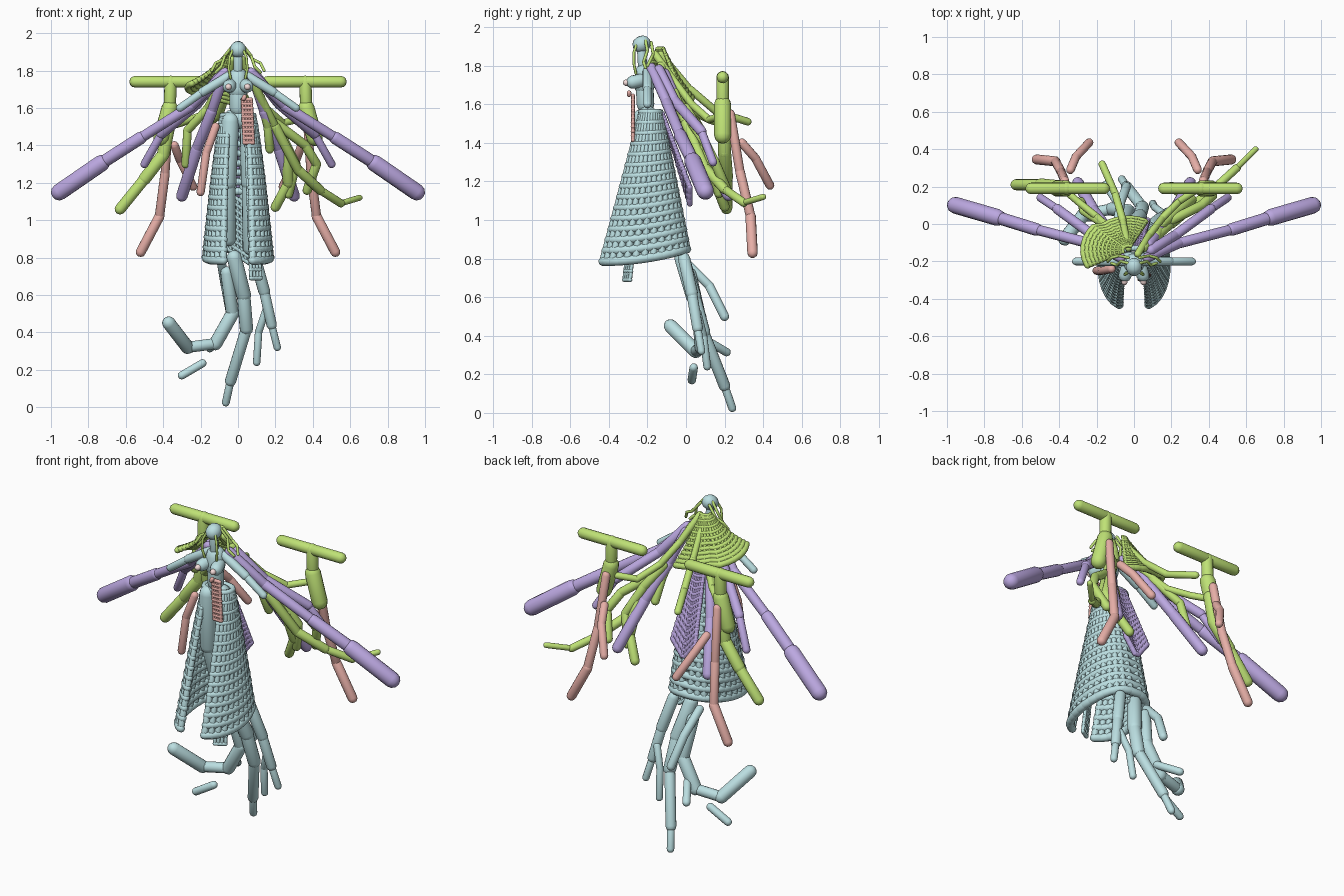
import bpy, bmesh
from math import sin, cos, pi, radians
from mathutils import Vector as V

def mat(name, c):
    m = bpy.data.materials.new(name)
    m.diffuse_color = (*c, 1)
    return m

TEAL = mat("teal", (.50, .74, .76))
GREEN = mat("green", (.52, .76, .18))
PURPLE = mat("purple", (.50, .39, .75))
PINK = mat("pink", (.80, .43, .39))
CREAM = mat("pale_pink", (.92, .72, .70))

def capsule(bm, p, q, r, seg):
    p, q = V(p), V(q)
    axis = (q - p).normalized() if (q - p).length > 1e-6 else V((0, 0, 1))
    s = axis.orthogonal().normalized()
    t = axis.cross(s)
    rings = []
    for centre, angles in ((p, (-60, -30, 0)), (q, (0, 30, 60))):
        for a in map(radians, angles):
            rings.append([bm.verts.new(centre + axis * r * sin(a)
                          + (s * cos(2*pi*i/seg) + t * sin(2*pi*i/seg)) * r * cos(a))
                          for i in range(seg)])
    a, b = bm.verts.new(p - axis * r), bm.verts.new(q + axis * r)
    for i in range(seg):
        j = (i + 1) % seg
        for lo, hi in zip(rings, rings[1:]):
            bm.faces.new((lo[i], lo[j], hi[j], hi[i]))
        bm.faces.new((a, rings[0][j], rings[0][i]))
        bm.faces.new((b, rings[-1][i], rings[-1][j]))

def build(name, material, caps, seg=14):
    bm = bmesh.new()
    for p, q, r in caps:
        capsule(bm, p, q, r, seg)
    for f in bm.faces:
        f.smooth = True
    me = bpy.data.meshes.new(name)
    bm.to_mesh(me)
    bm.free()
    me.materials.append(material)
    ob = bpy.data.objects.new(name, me)
    bpy.context.collection.objects.link(ob)

def chain(name, material, pts, r, mirror=False):
    rs = r if isinstance(r, (list, tuple)) else [r] * (len(pts) - 1)
    for sx, side in ((1, "_a"), (-1, "_b"))[:2 if mirror else 1]:
        ps = [(x * sx, y, z) for x, y, z in pts]
        build(name + (side if mirror else ""), material, list(zip(ps, ps[1:], rs)))

def net(name, material, f, nu, nv, r0, r1):
    # woven sheet: fat capsules down every column and across every row
    caps = []
    for j in range(nv + 1):
        r = r0 + (r1 - r0) * j / nv
        for i in range(nu + 1):
            p = f(i / nu, j / nv)
            if j < nv:
                caps.append((p, f(i / nu, (j + 1) / nv), r * .85))
            if i < nu:
                caps.append((p, f((i + 1) / nu, j / nv), r))
    build(name, material, caps, 8)

def mix(a, b, t):
    return a + (b - a) * t

# head, torso, chest
build("head", TEAL, [((0, -.235, 1.91), (0, -.225, 1.915), .043)])
build("neck", TEAL, [((0, -.225, 1.79), (0, -.23, 1.88), .024)])
build("torso", TEAL, [((0, -.215, 1.70), (0, -.21, 1.76), .055),
                      ((0, -.21, 1.60), (0, -.215, 1.70), .046),
                      ((-.03, -.2, 1.54), (.03, -.2, 1.54), .052)])
for s in (-1, 1):
    build("breast", TEAL, [((s*.035, -.23, 1.725), (s*.048, -.275, 1.715), .035)])
    build("breast_tip", CREAM, [((s*.05, -.305, 1.713), (s*.051, -.31, 1.712), .017)])

# arms and thighs
chain("arm", TEAL, [(.05, -.2, 1.77), (.19, -.2, 1.685), (.31, -.2, 1.60)], (.025, .021), True)
chain("thigh", TEAL, [(-.04, -.23, 1.53), (-.055, -.2, 1.2), (-.05, -.1, .9)], (.046, .04))
chain("thigh_other", TEAL, [(.05, -.2, 1.52), (.055, -.16, 1.2), (.06, -.06, .85)], (.04, .035))

# trailing lower strands
chain("long_tail", TEAL, [(-.02, -.02, .80), (.03, .04, .60), (.045, .09, .42),
                          (-.04, .20, .14), (-.065, .24, .025)], (.04, .036, .03, .021))
chain("side_tail", TEAL, [(.09, -.01, .80), (.14, .03, .62), (.18, .06, .44), (.21, .08, .32)], (.032, .028, .02))
chain("short_tail", TEAL, [(.15, .06, .52), (.11, .09, .40), (.1, .11, .24)], .02)
chain("curled_tail", TEAL, [(-.06, .02, .72), (-.03, .07, .5), (-.12, .08, .34),
                            (-.27, .05, .32), (-.37, -.08, .45)], (.034, .036, .03, .036))
chain("back_tail", TEAL, [(-.09, 0, .78), (-.07, .12, .66), (-.04, .2, .5)], .024)
chain("hooked_tail", TEAL, [(-.08, .1, .38), (-.15, .21, .315)], .022)
chain("loose_tail", TEAL, [(-.19, .04, .235), (-.3, .03, .17)], .022)

# open-fronted skirt
def skirt(u, t):
    gap = mix(.5, .36, t)
    a = mix(gap, 2*pi - gap, u)
    c, s = cos(a), sin(a)
    w, d = mix(.085, .172, t ** .8), mix(.055, .225, t)
    back = ((1 - c) / 2) ** 2
    return (w * (1 if s > 0 else -1) * abs(s) ** .75, mix(-.185, -.22, t) - d * c,
            1.56 - t * mix(.775, .71, back))
net("skirt", TEAL, skirt, 27, 14, .015, .024)
net("inner_skirt_panel", TEAL,
    lambda u, t: (mix(.04, .07, t) + .05 * u, mix(-.23, -.32, t) + .03 * u, 1.5 - .81 * t), 3, 18, .009, .012)
net("inner_skirt_flap", TEAL,
    lambda u, t: (mix(-.06, .06, u), mix(-.06, -.02, t), mix(1.15, .85, t) - .08 * u), 6, 9, .011, .012)

# front sash and rear sash
net("front_sash", PINK, lambda u, t: (mix(.025, .07, u) + .01 * t, -.275, 1.645 - .23 * t), 3, 10, .011, .012)
build("sash_knot", PINK, [((.03, -.295, 1.65), (.035, -.295, 1.66), .012)])
net("rear_sash", PURPLE,
    lambda u, t: (mix(-1, 1, u) * mix(.035, .075, t), mix(-.12, .02, t), 1.55 - t * .48 + .1 * t * abs(2*u - 1)),
    7, 14, .012, .015)

# purple sleeves
chain("outer_sleeve", PURPLE, [(.07, -.18, 1.79), (.25, -.1, 1.61), (.52, -.03, 1.44),
                               (.73, .035, 1.305), (.955, .1, 1.15)], (.026, .028, .034, .045), True)
chain("middle_sleeve", PURPLE, [(.09, -.14, 1.78), (.22, -.06, 1.62), (.41, .08, 1.46), (.5, .14, 1.3)], (.027, .027, .022), True)
chain("inner_sleeve", PURPLE, [(.08, -.11, 1.76), (.14, -.03, 1.58), (.22, .08, 1.38), (.3, .22, 1.13)], (.026, .029, .031), True)

# green T-shaped frames with pink streamers
chain("frame_bar", GREEN, [(.16, .19, 1.74), (.36, .19, 1.74), (.55, .19, 1.74)], .031, True)
chain("frame_post", GREEN, [(.36, .19, 1.74), (.365, .19, 1.60), (.41, .19, 1.44)], (.033, .044), True)
chain("long_streamer", PINK, [(.37, .23, 1.55), (.39, .28, 1.25), (.42, .335, 1.02), (.52, .345, .83)], (.024, .025, .027), True)
chain("short_streamer", PINK, [(.34, .29, 1.4), (.31, .36, 1.32), (.24, .435, 1.18)], .023, True)
chain("waist_streamer", PINK, [(-.12, -.24, 1.5), (-.17, -.25, 1.36), (-.2, -.25, 1.15)], .022)

# hair cape fanning over the back
def cape(u, t):
    a = radians(mix(65, 205, u))
    r = mix(.03, .24 if u > .5 else .21, t)
    return (-.03 + r * cos(a), -.14 + r * .8 * sin(a), 1.89 - t * mix(.28, .16, u) - .02 * sin(pi * t))
net("hair_cape", GREEN, cape, 13, 10, .009, .018)

# long hair locks
chain("far_lock", GREEN, [(.05, -.13, 1.8), (.2, 0, 1.5), (.32, .1, 1.27), (.44, .2, 1.16),
                          (.55, .3, 1.09), (.65, .4, 1.12)], (.022, .026, .026, .022, .016))
chain("curved_lock", GREEN, [(.08, -.12, 1.74), (.18, 0, 1.52), (.26, .09, 1.37), (.27, .15, 1.2),
                             (.2, .2, 1.07)], (.022, .026, .031, .026))
chain("middle_lock", GREEN, [(.2, .02, 1.52), (.36, .1, 1.4), (.42, .15, 1.3), (.37, .21, 1.16)], .025)
chain("swept_lock", GREEN, [(.02, -.16, 1.86), (.08, -.06, 1.72), (.15, .03, 1.6), (.24, .12, 1.52), (.33, .18, 1.54)], .019)
chain("small_lock", GREEN, [(.12, -.06, 1.66), (.16, 0, 1.5), (.17, .05, 1.38)], .024)
chain("inner_lock", GREEN, [(.15, .0, 1.58), (.23, .07, 1.46), (.31, .13, 1.3), (.27, .17, 1.14)], .025)
chain("back_lock", GREEN, [(-.03, -.13, 1.86), (-.06, .02, 1.68), (-.1, .16, 1.56), (-.17, .32, 1.51)], (.018, .02, .02))
chain("frame_lock", GREEN, [(-.37, .2, 1.5), (-.4, .2, 1.35), (-.5, .21, 1.22), (-.63, .21, 1.06)], (.034, .034, .03))
chain("left_lock", GREEN, [(-.08, -.1, 1.75), (-.16, 0, 1.6), (-.27, .07, 1.48), (-.28, .12, 1.3)], .023)
chain("left_sweep", GREEN, [(-.1, -.05, 1.68), (-.2, .04, 1.56), (-.3, .12, 1.52), (-.37, .18, 1.5)], .019)

# fine strands around the face
chain("face_strand", GREEN, [(.02, -.25, 1.93), (.045, -.27, 1.87), (.05, -.27, 1.81), (.04, -.26, 1.76)], .007, True)
chain("ear_strand", GREEN, [(.03, -.21, 1.93), (.07, -.2, 1.88), (.09, -.22, 1.82), (.12, -.21, 1.79)], .008, True)
chain("nape_strand", GREEN, [(.03, -.18, 1.92), (.08, -.17, 1.86), (.12, -.18, 1.84), (.14, -.2, 1.8)], .008, True)
